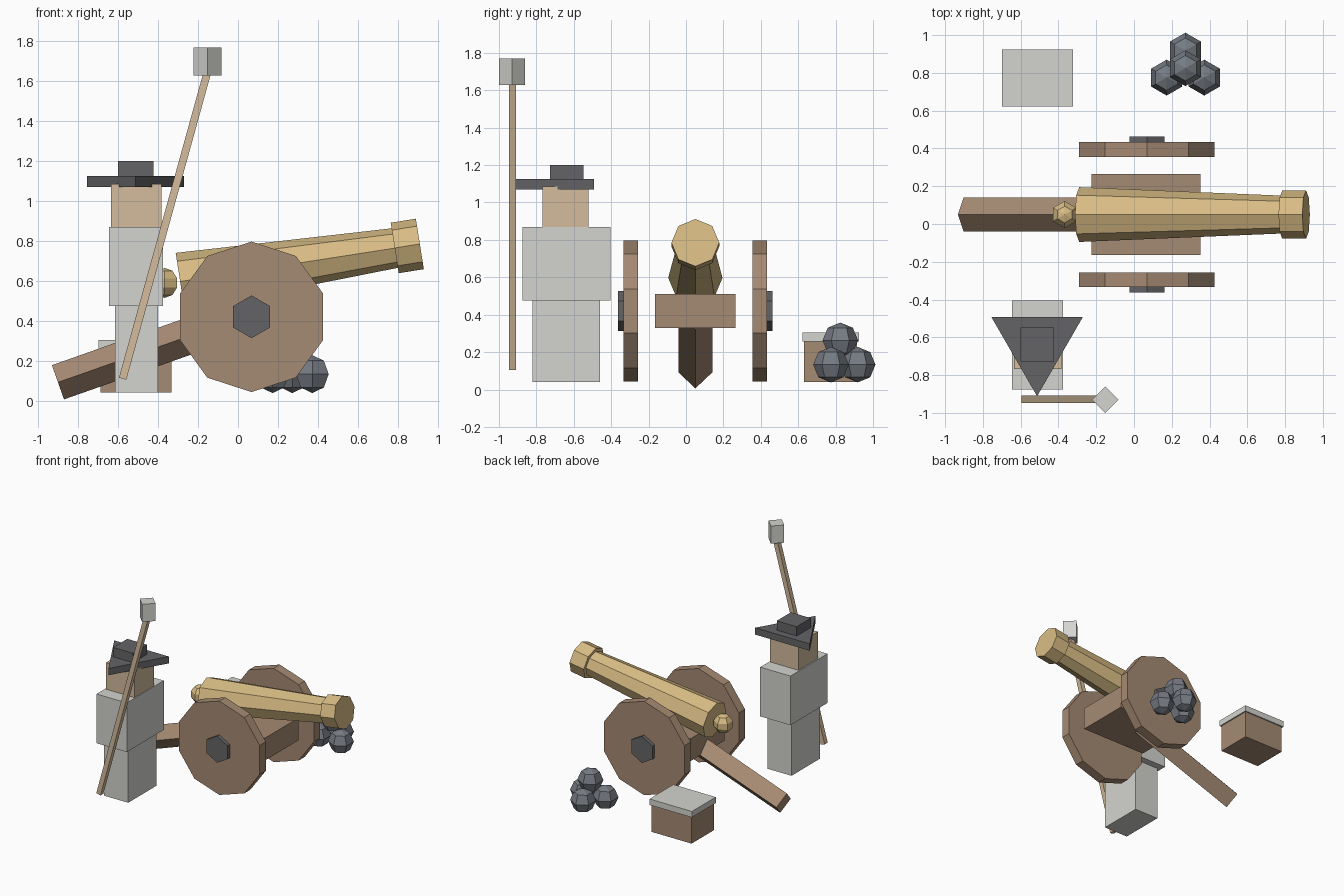
import bpy, bmesh, math
from mathutils import Vector, Matrix

old = bpy.data.objects.get("Cube")
if old:
    bpy.data.objects.remove(old, do_unlink=True)


def material(name, r, g, b):
    lin = [((c / 255 + 0.055) / 1.055) ** 2.4 for c in (r, g, b)] + [1]
    m = bpy.data.materials.new(name)
    m.use_nodes = True
    m.diffuse_color = lin
    m.node_tree.nodes["Principled BSDF"].inputs["Base Color"].default_value = lin
    return m


WOOD = material("brown wood", 165, 138, 115)
BRASS = material("brass", 216, 188, 132)
IRON = material("dark iron", 100, 100, 103)
SHOT = material("blue grey shot", 118, 123, 131)
CLOTH = material("pale grey", 212, 212, 207)
SKIN = material("tan", 211, 188, 157)


def finish(name, bm, mat):
    bmesh.ops.recalc_face_normals(bm, faces=bm.faces)
    me = bpy.data.meshes.new(name)
    bm.to_mesh(me)
    bm.free()
    me.materials.append(mat)
    ob = bpy.data.objects.new(name, me)
    bpy.context.collection.objects.link(ob)
    return ob


def box(name, mat, x, y, z):
    """Box from (min, max) ranges."""
    bm = bmesh.new()
    bmesh.ops.create_cube(bm, size=1)
    for v in bm.verts:
        v.co = [r[0] if c < 0 else r[1] for c, r in zip(v.co, (x, y, z))]
    return finish(name, bm, mat)


def rod(name, mat, a, b, sides, r1, r2=None, up=(0, 0, 1), turn=0):
    """Prism from a to b, with a corner towards up (turned by degrees)."""
    a, b = Vector(a), Vector(b)
    w = (b - a).normalized()
    u = Vector(up)
    u = (u - w * u.dot(w)).normalized()
    v = w.cross(u)
    bm = bmesh.new()
    rings = []
    for p, r in ((a, r1), (b, r2 or r1)):
        angles = [math.radians(turn) + math.tau * i / sides for i in range(sides)]
        rings.append([bm.verts.new(p + r * (u * math.cos(t) + v * math.sin(t)))
                      for t in angles])
    for i in range(sides):
        j = (i + 1) % sides
        bm.faces.new((rings[0][i], rings[0][j], rings[1][j], rings[1][i]))
    bm.faces.new(rings[0])
    bm.faces.new(rings[1])
    return finish(name, bm, mat)


def ball(name, mat, centre, r, rings):
    bm = bmesh.new()
    bmesh.ops.create_uvsphere(bm, u_segments=6, v_segments=rings, radius=r,
                              matrix=Matrix.Translation(centre))
    return finish(name, bm, mat)


# Gun carriage: wheels with hubs, bed and trail
MID = 0.05
AXLE_X, AXLE_Z = 0.068, 0.42
for side, label in ((-1, "right"), (1, "left")):
    def at(d):
        return (AXLE_X, MID + side * d, AXLE_Z)
    rod(label + "_wheel", WOOD, at(0.306), at(0.384), 10, 0.377)
    rod(label + "_hub", IRON, at(0.32), at(0.413), 6, 0.107)
box("carriage_bed", WOOD, (-0.225, 0.353), (MID - 0.215, MID + 0.215), (0.33, 0.51))
rod("trail", WOOD, (-0.902, MID, 0.092), (0, MID, 0.41), 4, 0.091)

# Barrel, muzzle ring and rear knob
rod("barrel", BRASS, (-0.29, MID, 0.597), (0.79, MID, 0.765), 8, 0.145, 0.1)
rod("muzzle_ring", BRASS, (0.785, MID, 0.765), (0.911, MID, 0.785), 8, 0.128)
ball("rear_knob", BRASS, (-0.367, MID, 0.59), 0.075, 5)

# Stack of shot
for i, c in enumerate(((0.173, 0.775, 0.133), (0.372, 0.775, 0.133),
                       (0.272, 0.918, 0.133), (0.272, 0.825, 0.263))):
    ball("shot_%d" % (i + 1), SHOT, c, 0.095, 4)

# Ammunition box
box("ammo_box", WOOD, (-0.69, -0.333), (0.632, 0.915), (0.04, 0.26))
box("ammo_box_lid", CLOTH, (-0.7, -0.323), (0.622, 0.925), (0.257, 0.305))

# Gunner
box("legs", CLOTH, (-0.616, -0.402), (-0.82, -0.46), (0.04, 0.48))
box("torso", CLOTH, (-0.645, -0.376), (-0.875, -0.405), (0.475, 0.87))
box("head", SKIN, (-0.635, -0.383), (-0.768, -0.52), (0.87, 1.085))
rod("hat_brim", IRON, (-0.513, -0.632, 1.07), (-0.513, -0.632, 1.125), 3, 0.28,
    up=(0, -1, 0))
box("hat_crown", IRON, (-0.6, -0.423), (-0.728, -0.548), (1.12, 1.2))

# Ramming staff
rod("staff", SKIN, (-0.578, -0.928, 0.11), (-0.152, -0.928, 1.65), 4, 0.027,
    up=(0, 1, 0), turn=45)
rod("staff_head", CLOTH, (-0.152, -0.93, 1.628), (-0.152, -0.93, 1.77), 4, 0.07,
    up=(1, 0, 0))
